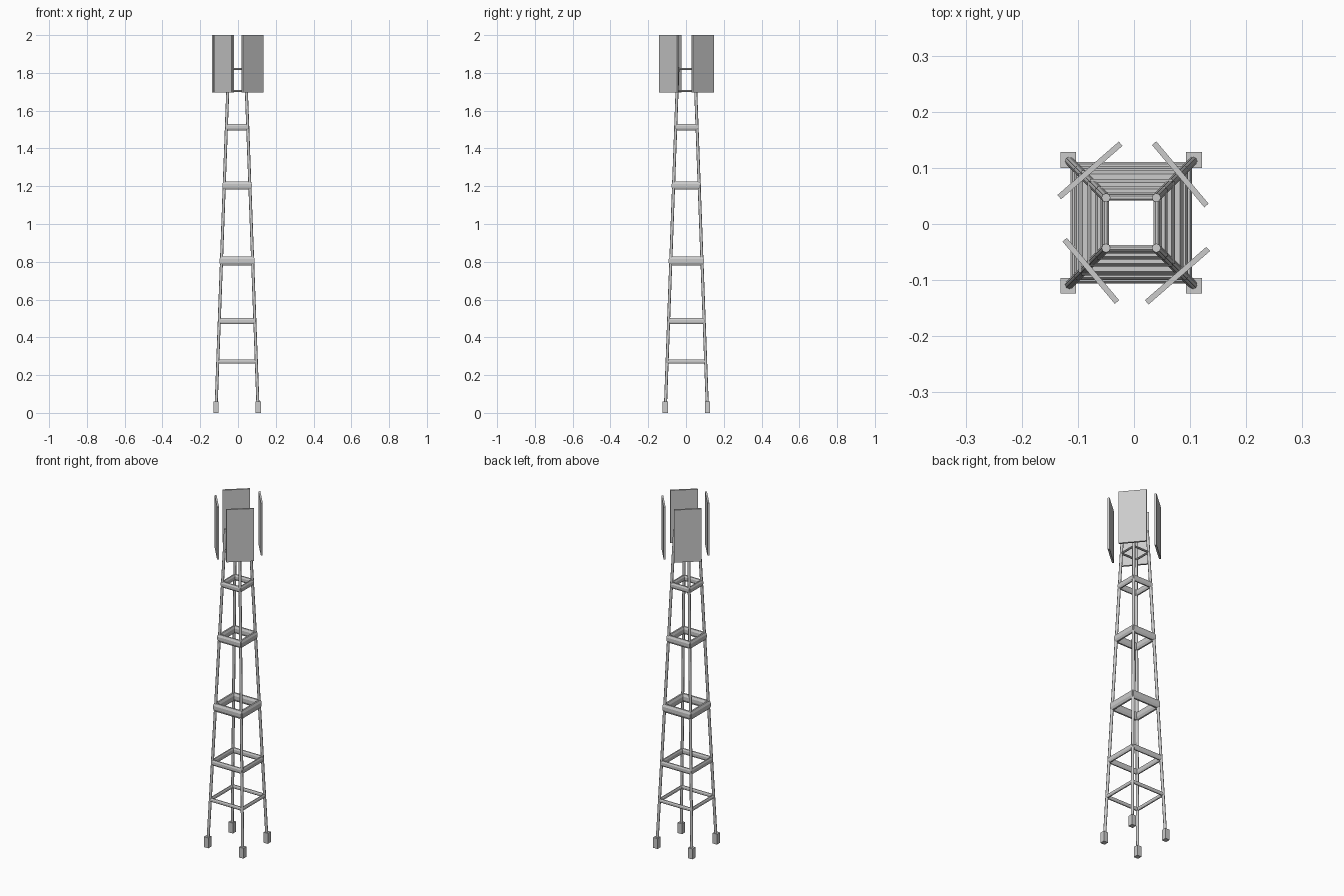
import bpy, math
from mathutils import Matrix, Vector

cube = bpy.data.objects.get("Cube")
if cube:
    bpy.data.objects.remove(cube, do_unlink=True)

grey = bpy.data.materials.new("light_grey_metal")
grey.use_nodes = True
grey.diffuse_color = (0.6, 0.6, 0.6, 1)
grey.node_tree.nodes["Principled BSDF"].inputs["Base Color"].default_value = (0.6, 0.6, 0.6, 1)

CENTRE = Vector((-0.005, 0.002, 0))
CORNERS = {"front_left": (1, -1), "front_right": (-1, -1),
           "back_left": (1, 1), "back_right": (-1, 1)}


def half_width(z):
    """Distance of the legs from the tower axis at height z."""
    return 0.112 - 0.0367 * z


def finish(name):
    ob = bpy.context.object
    ob.name = ob.data.name = name
    ob.data.materials.append(grey)
    return ob


def box(name, centre, size, turn=0):
    bpy.ops.mesh.primitive_cube_add(size=1, location=centre, rotation=(0, 0, turn))
    ob = finish(name)
    ob.data.transform(Matrix.Diagonal((*size, 1)))
    return ob


def rod(name, a, b, radius, sides=8):
    """Round rod running from point a to point b."""
    a, b = Vector(a), Vector(b)
    bpy.ops.mesh.primitive_cylinder_add(vertices=sides, radius=radius, depth=(b - a).length,
                                        location=(a + b) / 2)
    ob = finish(name)
    ob.rotation_euler = (b - a).to_track_quat('Z', 'Y').to_euler()
    bpy.ops.object.shade_smooth_by_angle(angle=math.radians(50))
    return ob


def brace(name, z, half_height, half_depth, turn):
    """Flattened tube along one side of the tower."""
    r = half_width(z)
    spin = Matrix.Rotation(turn, 4, 'Z')
    bpy.ops.mesh.primitive_cylinder_add(vertices=8, radius=1, depth=2 * r + half_depth)
    ob = finish(name)
    ob.data.transform(Matrix.Rotation(math.pi / 8, 4, 'Z'))
    ob.data.transform(Matrix.Diagonal((half_height, half_depth, 1, 1)))
    ob.data.transform(Matrix.Rotation(math.pi / 2, 4, 'Y'))
    ob.matrix_world = Matrix.Translation(CENTRE) @ spin @ Matrix.Translation((0, -r, z))


# Legs and footings
for corner, (sx, sy) in CORNERS.items():
    def at(z):
        return CENTRE + Vector((sx * half_width(z), sy * half_width(z), z))
    rod("leg_" + corner, at(0.03), at(1.83), 0.008)
    foot = at(0)
    box("foot_" + corner, (foot.x, foot.y, 0.03), (0.028, 0.028, 0.06))

# Horizontal brace rings: height, half height, half depth
RINGS = [(0.272, 0.011, 0.007), (0.486, 0.017, 0.008), (0.804, 0.025, 0.012),
         (1.203, 0.023, 0.011), (1.512, 0.018, 0.009), (1.705, 0.006, 0.006),
         (1.82, 0.006, 0.006)]
for level, (z, h, d) in enumerate(RINGS, 1):
    for i, side in enumerate(("front", "left", "back", "right")):
        brace(f"brace_{level}_{side}", z, h, d, i * math.pi / 2)

# Antenna panels around the top
PANELS = {"back_right": (-0.0785, 0.0955, 41), "back_left": (0.0825, 0.0885, -50),
          "front_right": (-0.077, -0.0835, -50), "front_left": (0.0775, -0.092, 41)}
for corner, (x, y, angle) in PANELS.items():
    box("panel_" + corner, (x, y, 1.848), (0.145, 0.01, 0.304), math.radians(angle))
